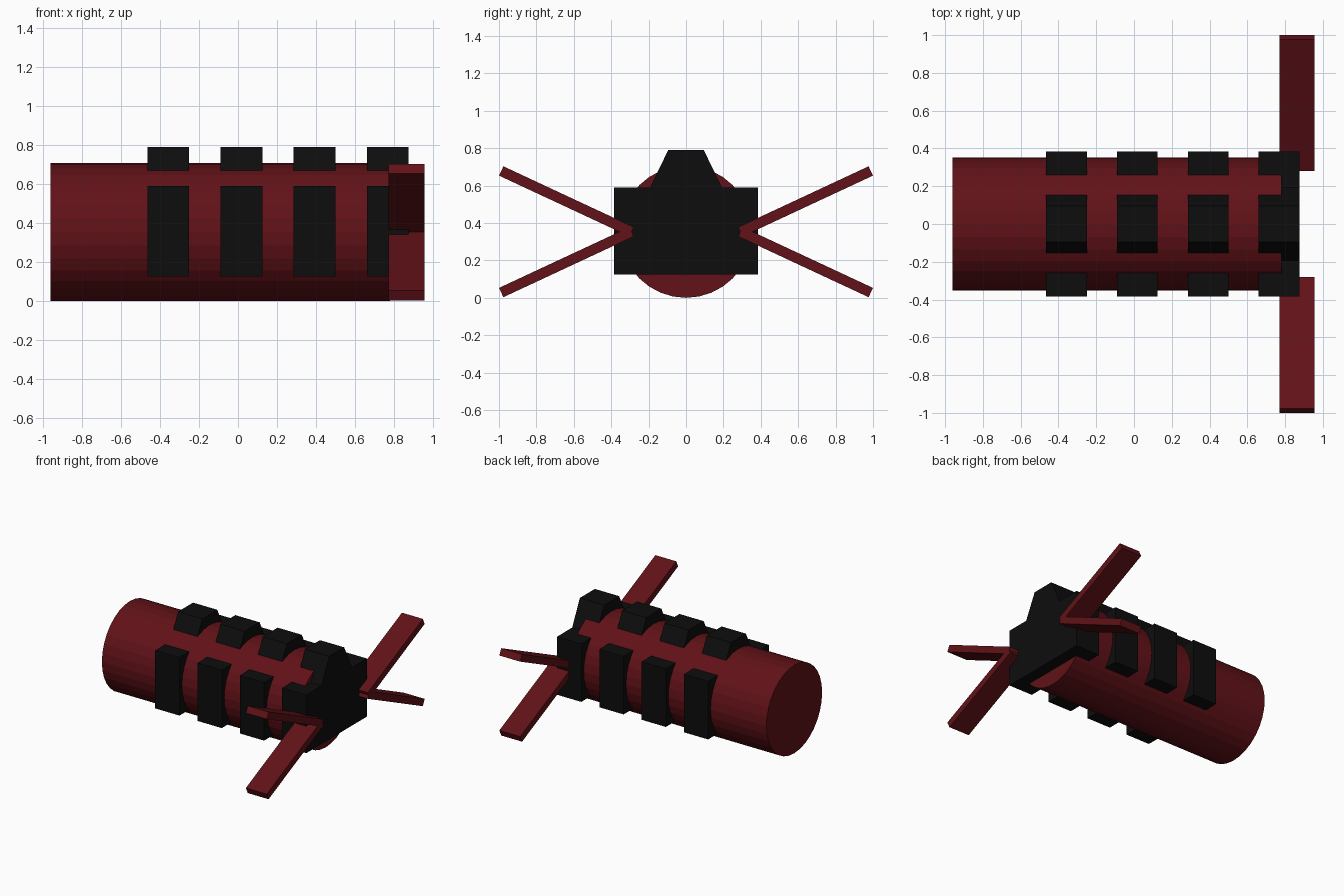
import bpy, bmesh
from math import radians, cos, sin
from mathutils import Matrix, Vector

if "Cube" in bpy.data.objects:
    bpy.data.objects.remove(bpy.data.objects["Cube"])

R = 0.353  # body radius, also the axis height


def material(name, color):
    m = bpy.data.materials.new(name)
    m.diffuse_color = (*color, 1)
    m.use_nodes = True
    m.node_tree.nodes["Principled BSDF"].inputs["Base Color"].default_value = m.diffuse_color
    return m


RED = material("dark_red", (0.12, 0.006, 0.009))
BLACK = material("black", (0.004, 0.004, 0.004))


def prism(name, profile, x0, x1, mat):
    """Extrude a (y, z) outline along x."""
    bm = bmesh.new()
    face = bm.faces.new([bm.verts.new((x0, y, z)) for y, z in profile])
    ext = bmesh.ops.extrude_face_region(bm, geom=[face])
    verts = [v for v in ext["geom"] if isinstance(v, bmesh.types.BMVert)]
    bmesh.ops.translate(bm, verts=verts, vec=(x1 - x0, 0, 0))
    bmesh.ops.recalc_face_normals(bm, faces=bm.faces)
    me = bpy.data.meshes.new(name)
    bm.to_mesh(me)
    bm.free()
    me.materials.append(mat)
    ob = bpy.data.objects.new(name, me)
    bpy.context.collection.objects.link(ob)
    return ob


# Cylindrical body lying along x
bpy.ops.mesh.primitive_cylinder_add(vertices=32, radius=R, depth=1.74,
                                    location=(-0.09, 0, R),
                                    rotation=(0, radians(90), 0))
body = bpy.context.object
body.name = "body"
body.data.materials.append(RED)

# Four black collars: wide block with a tapered ridge on top
half = [(0.384, 0.125), (0.384, 0.59), (0.192, 0.59), (0.095, 0.79)]
outline = half + [(-y, z) for y, z in reversed(half)]
for i in range(4):
    x = -0.465 + i * 0.375
    prism(f"collar_{i + 1}", outline, x, x + 0.215, BLACK)

# Four slanted fins at the right end, in an X
a = radians(25)
along = Vector((cos(a), sin(a)))
across = Vector((-sin(a), cos(a))) * 0.0275
root = Vector((0.291, 0.0))
tip = root + along * 0.769
corners = [root - across, tip - across, tip + across, root + across]
for side, sy in (("back", 1), ("front", -1)):
    for level, sz in (("upper", 1), ("lower", -1)):
        prism(f"{level}_{side}_fin",
              [(sy * c.x, R + sz * c.y) for c in corners], 0.77, 0.955, RED)
